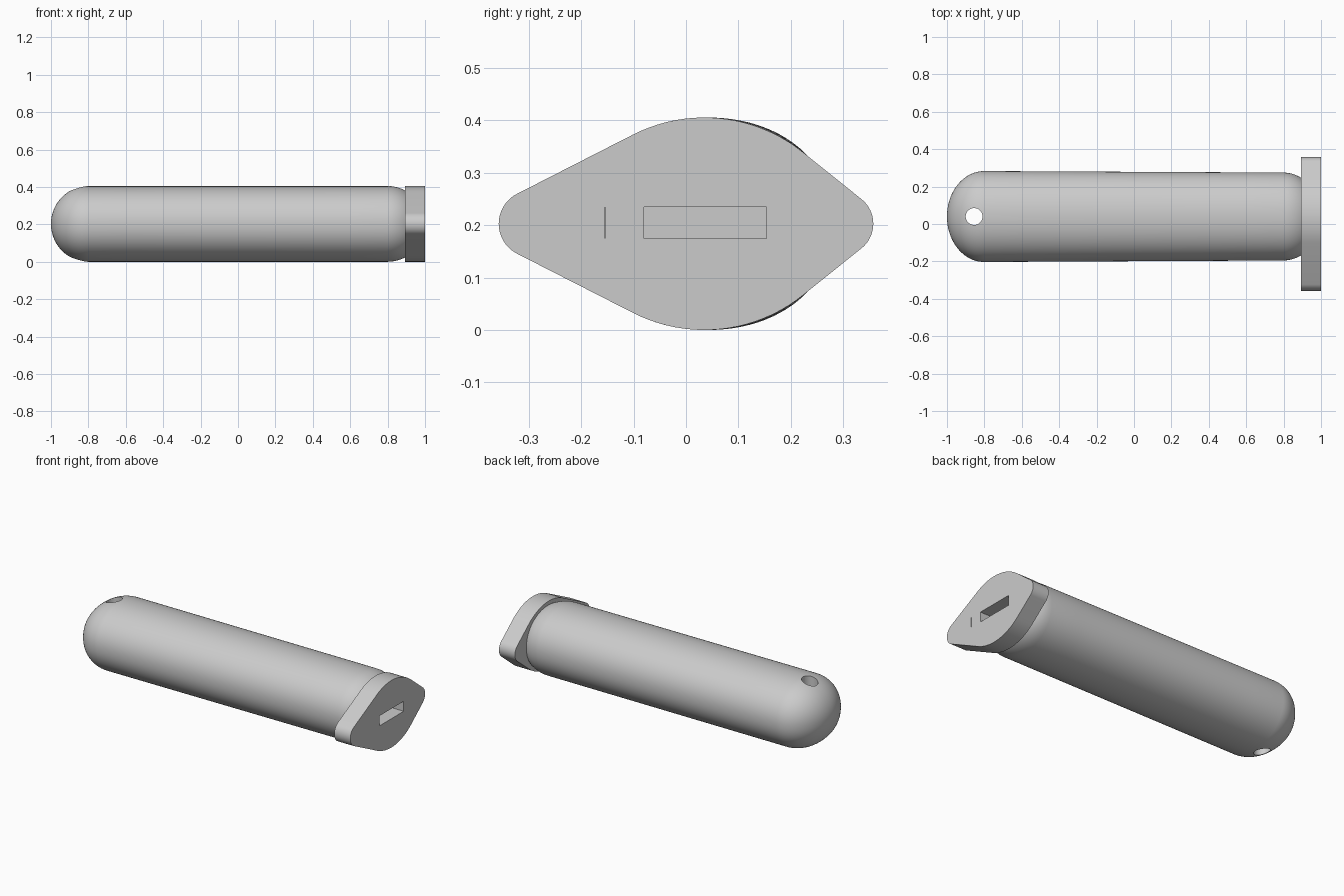
import bpy, bmesh, math

if "Cube" in bpy.data.objects:
    bpy.data.objects.remove(bpy.data.objects["Cube"])

CY, CZ = 0.04, 0.2025  # handle axis

grey = bpy.data.materials.new("plain grey")
grey.diffuse_color = (0.6, 0.6, 0.6, 1)
grey.use_nodes = True
grey.node_tree.nodes["Principled BSDF"].inputs["Base Color"].default_value = grey.diffuse_color


def loft(name, rings):
    """Skin a list of equal-length rings and cap both ends."""
    bm = bmesh.new()
    loops = [[bm.verts.new(p) for p in ring] for ring in rings]
    n = len(loops[0])
    for a, b in zip(loops, loops[1:]):
        for i in range(n):
            j = (i + 1) % n
            bm.faces.new((a[i], a[j], b[j], b[i]))
    bm.faces.new(loops[0])
    bm.faces.new(loops[-1])
    bmesh.ops.recalc_face_normals(bm, faces=bm.faces)
    mesh = bpy.data.meshes.new(name)
    bm.to_mesh(mesh)
    bm.free()
    mesh.materials.append(grey)
    ob = bpy.data.objects.new(name, mesh)
    bpy.context.collection.objects.link(ob)
    return ob


def box(name, x, y, z):
    return loft(name, [[(px, y[0], z[0]), (px, y[1], z[0]),
                        (px, y[1], z[1]), (px, y[0], z[1])] for px in x])


def cut(ob, cutters):
    bpy.context.view_layer.objects.active = ob
    for c in cutters:
        m = ob.modifiers.new("cut", 'BOOLEAN')
        m.object, m.operation, m.solver = c, 'DIFFERENCE', 'EXACT'
        bpy.ops.object.modifier_apply(modifier=m.name)


def smooth(ob, angle):
    bpy.ops.object.select_all(action='DESELECT')
    ob.select_set(True)
    bpy.context.view_layer.objects.active = ob
    bpy.ops.object.shade_smooth_by_angle(angle=math.radians(angle))


def oval(x, scale, n=96):
    """Slightly squared oval section, tapering gently toward the guard."""
    half_y = 0.243 - 0.004 * (x + 0.8) / 0.8
    pts = []
    for i in range(n):
        a = 2 * math.pi * i / n
        c, s = math.cos(a), math.sin(a)
        pts.append((x, CY + scale * half_y * math.copysign(abs(c) ** 0.95, c),
                    CZ + scale * 0.2025 * math.copysign(abs(s) ** 0.95, s)))
    return pts


# Handle: domed butt, long shaft, rounded shoulder running into the guard
rings = []
for i in range(1, 25):
    t = math.radians(0.6 + 89.4 * (i - 1) / 23)
    rings.append(oval(-0.8 - 0.2 * math.cos(t), math.sin(t)))
for i in range(1, 9):
    rings.append(oval(-0.8 + 0.2 * i, 1))
for i in range(1, 9):
    t = math.radians(48 * i / 8)
    rings.append(oval(0.8 + 0.2 * math.sin(t), math.cos(t)))
handle = loft("handle", rings)


# Guard: diamond plate with rounded tips and broad curved top and bottom
def arc(cy, cz, r, a0, a1, n=20):
    return [(cy + r * math.cos(math.radians(a0 + (a1 - a0) * i / n)),
             cz + r * math.sin(math.radians(a0 + (a1 - a0) * i / n)))
            for i in range(n + 1)]


R = 0.3
outline = (arc(0.297, CZ, 0.06, -51.3, 51.3)
           + arc(0.035, 0.405 - R, R, 51.3, 117)
           + arc(-0.293, CZ, 0.064, 117, 243)
           + arc(0.035, R, R, 243, 308.7))
guard = loft("guard", [[(x, y, z) for y, z in outline] for x in (0.893, 1.0)])

# Cutters: tang slot, thin slit, cord hole
slot = box("slot_cutter", (0.2, 1.1), (-0.08, 0.153), (0.174, 0.234))
slit = box("slit_cutter", (0.96, 1.1), (-0.1555, -0.1535), (0.175, 0.233))
hole = loft("hole_cutter", [[(-0.855 + 0.045 * math.cos(2 * math.pi * i / 48),
                              CY + 0.045 * math.sin(2 * math.pi * i / 48), z)
                             for i in range(48)] for z in (-0.1, 0.5)])
cut(handle, [slot, hole])
cut(guard, [slot, slit])
for c in (slot, slit, hole):
    bpy.data.objects.remove(c)
smooth(handle, 35)
smooth(guard, 30)
